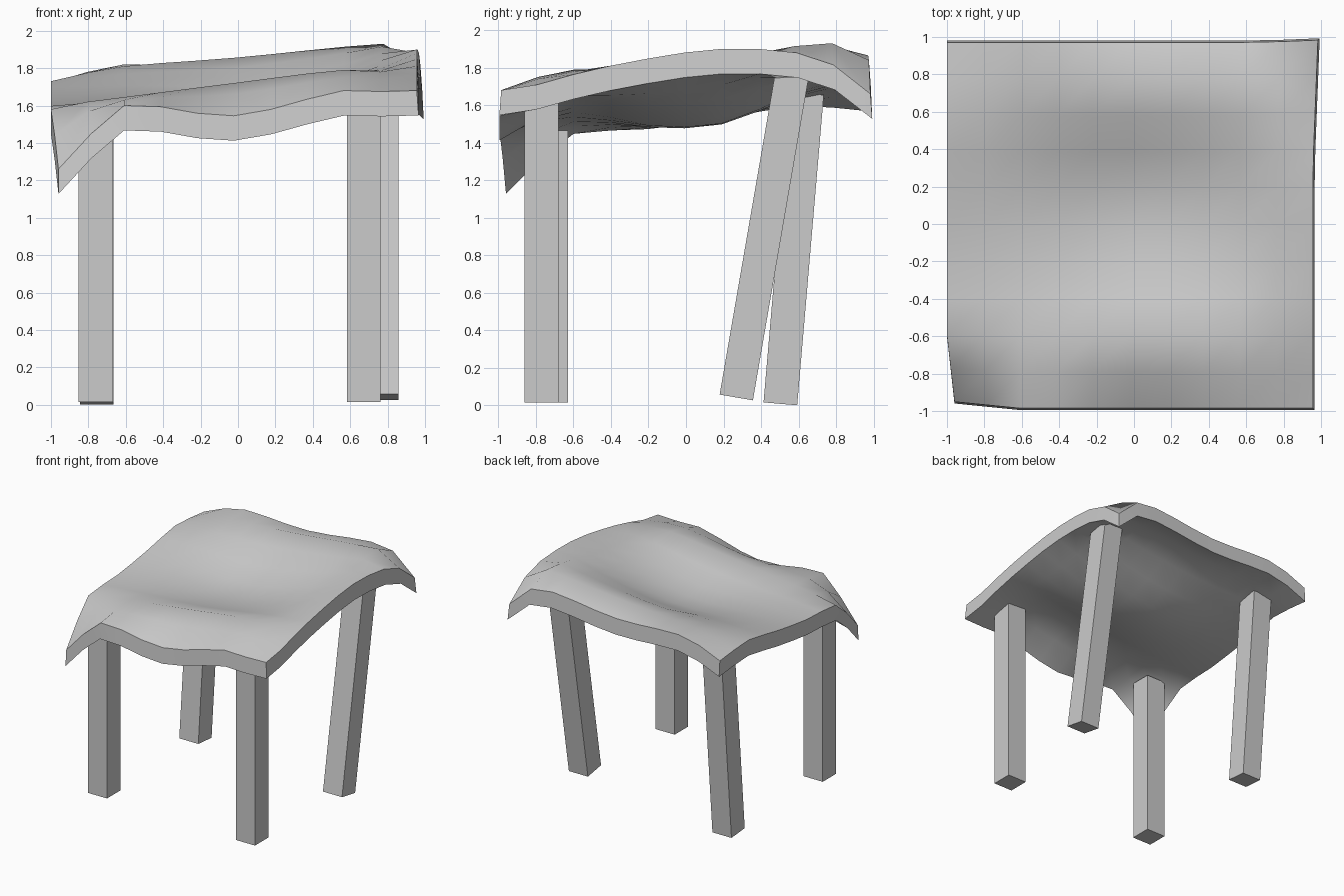
import bpy, bmesh, math
from mathutils import Matrix

if "Cube" in bpy.data.objects:
    bpy.data.objects.remove(bpy.data.objects["Cube"])

# Coarse height field of the sagging top (rows run front to back)
XS = [-1, -.8, -.6, 0, .6, .8, 1]
YS = [-1, -.8, -.6, -.25, .2, .6, .8, 1]
H = [[1.26, 1.45, 1.60, 1.545, 1.68, 1.675, 1.68],
     [1.44, 1.57, 1.63, 1.66, 1.75, 1.74, 1.71],
     [1.58, 1.62, 1.645, 1.72, 1.79, 1.78, 1.765],
     [1.60, 1.61, 1.62, 1.63, 1.74, 1.79, 1.84],
     [1.66, 1.66, 1.655, 1.635, 1.77, 1.84, 1.90],
     [1.73, 1.75, 1.77, 1.80, 1.88, 1.915, 1.88],
     [1.72, 1.775, 1.81, 1.855, 1.915, 1.93, 1.815],
     [1.70, 1.78, 1.82, 1.80, 1.865, 1.84, 1.66]]


def spline(ks, vs, t):
    """Cubic Hermite interpolation through uneven knots."""
    def tangent(i):
        a, b = max(i - 1, 0), min(i + 1, len(ks) - 1)
        return (vs[b] - vs[a]) / (ks[b] - ks[a])
    i = 0
    while i < len(ks) - 2 and t > ks[i + 1]:
        i += 1
    h = ks[i + 1] - ks[i]
    u = (t - ks[i]) / h
    return ((2*u**3 - 3*u**2 + 1) * vs[i] + (u**3 - 2*u**2 + u) * h * tangent(i)
            + (3*u**2 - 2*u**3) * vs[i + 1] + (u**3 - u**2) * h * tangent(i + 1))


def finish(name, bm):
    bmesh.ops.recalc_face_normals(bm, faces=bm.faces)
    me = bpy.data.meshes.new(name)
    bm.to_mesh(me)
    bm.free()
    ob = bpy.data.objects.new(name, me)
    bpy.context.collection.objects.link(ob)
    return ob


def outline(u, v):
    """Map the square grid to the slightly warped outline."""
    x = -1 + (u + 1) * .978
    y = -.985 + (v + 1) * .978
    back = max(0, (v - .3) / .7)
    x += .027 * back * max(0, u)                      # flared back right corner
    y += .012 * max(0, (u - .7) / .3) * max(0, v)
    corner = max(0, (-.6 - u) / .4) * max(0, (-.6 - v) / .4)
    return x + .04 * corner, y + .035 * corner        # pulled-in front left corner


# Table top: wavy sheet extruded straight down
bm = bmesh.new()
bmesh.ops.create_grid(bm, x_segments=10, y_segments=10, size=1)
for v in bm.verts:
    a, b = v.co.x, v.co.y
    z = spline(YS, [spline(XS, row, a) for row in H], b)
    v.co = (*outline(a, b), z)
ret = bmesh.ops.extrude_face_region(bm, geom=bm.faces[:], use_keep_orig=True)
for v in ret["geom"]:
    if isinstance(v, bmesh.types.BMVert):
        v.co.x *= 1 + .010 * (v.co.x > 0)
        v.co.y *= 1.010
        v.co.z -= .133
top = finish("table_top", bm)
bpy.context.view_layer.objects.active = top
top.select_set(True)
bpy.ops.object.shade_smooth_by_angle(angle=math.radians(40))

# Legs: name, foot centre, backward lean in degrees, length
for name, foot, lean, length in [
        ("front_left_leg", (-.762, -.72, .015), 0, 1.45),
        ("front_right_leg", (.673, -.77, .015), 0, 1.63),
        ("back_left_leg", (-.755, .503, .008), 4.9, 1.66),
        ("back_right_leg", (.768, .268, .042), 9.8, 1.77)]:
    bm = bmesh.new()
    bmesh.ops.create_cube(bm, size=1)
    bmesh.ops.transform(bm, verts=bm.verts, matrix=Matrix.Translation(foot)
                        @ Matrix.Rotation(-math.radians(lean), 4, "X")
                        @ Matrix.Diagonal((.18, .18, length, 1))
                        @ Matrix.Translation((0, 0, .5)))
    finish(name, bm)
